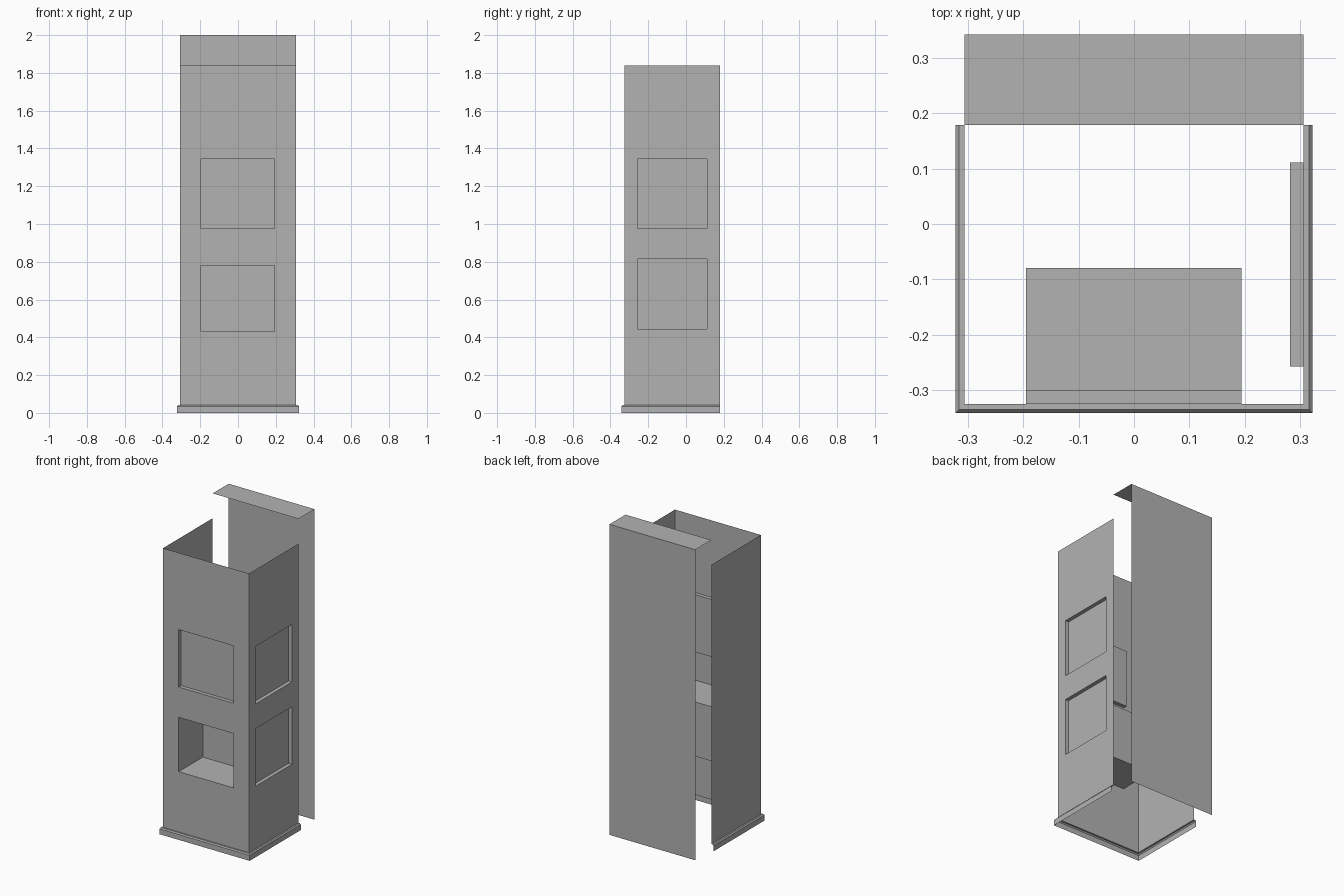
import bpy
import bmesh

cube = bpy.data.objects.get("Cube")
if cube:
    bpy.data.objects.remove(cube, do_unlink=True)

GREY = (0.45, 0.45, 0.45, 1.0)
grey = bpy.data.materials.new("plain grey")
grey.use_nodes = True
grey.diffuse_color = GREY
grey.node_tree.nodes["Principled BSDF"].inputs["Base Color"].default_value = GREY

# Shared outline of the open-backed cabinet
HALF, FRONT, REAR = 0.306, -0.325, 0.179
BOTTOM, TOP = 0.042, 1.84
BACK_Y, BACK_TOP = 0.342, 2.0


def make_object(name, quads):
    """Build a welded sheet object from corner-point quads."""
    bm = bmesh.new()
    for quad in quads:
        bm.faces.new([bm.verts.new(p) for p in quad])
    bmesh.ops.remove_doubles(bm, verts=bm.verts, dist=0.0002)
    mesh = bpy.data.meshes.new(name)
    bm.to_mesh(mesh)
    bm.free()
    mesh.materials.append(grey)
    obj = bpy.data.objects.new(name, mesh)
    bpy.context.collection.objects.link(obj)
    return obj


def wall(name, place, us, vs, recesses=None):
    """Panel split at us and vs; recesses maps a cell to its inward depth."""
    recesses = recesses or {}
    quads = []
    for i in range(len(us) - 1):
        for j in range(len(vs) - 1):
            ring = [(us[i], vs[j]), (us[i + 1], vs[j]),
                    (us[i + 1], vs[j + 1]), (us[i], vs[j + 1])]
            depth = recesses.get((i, j), 0)
            quads.append([place(u, v, depth) for u, v in ring])
            if depth:
                for a, b in zip(ring, ring[1:] + ring[:1]):
                    quads.append([place(*a, 0), place(*b, 0),
                                  place(*b, depth), place(*a, depth)])
    return make_object(name, quads)


def strips(rails):
    """Quads joining each neighbouring pair of point rails."""
    return [[a[k], a[k + 1], b[k + 1], b[k]]
            for a, b in zip(rails, rails[1:]) for k in range(len(a) - 1)]


# Front wall: deep lower compartment and shallow upper panel
wall("front_wall", lambda u, v, d: (u, FRONT + d, v),
     [-HALF, -0.195, 0.194, HALF],
     [BOTTOM, 0.43, 0.78, 0.975, 1.345, TOP],
     {(1, 1): 0.246, (1, 3): 0.025})

# Side wall with two shallow recessed panels
wall("left_wall", lambda u, v, d: (HALF - d, u, v),
     [FRONT, -0.257, 0.111, REAR],
     [BOTTOM, 0.445, 0.815, 0.975, 1.345, TOP],
     {(1, 1): 0.024, (1, 3): 0.024})

# Plain side wall
wall("right_wall", lambda u, v, d: (-HALF + d, -u, v),
     [-REAR, -FRONT], [BOTTOM, TOP])

# Detached back panel with a forward lip along its top
profile = [(BACK_Y, 0), (BACK_Y, BACK_TOP), (REAR, BACK_TOP)]
make_object("back_panel", strips([[(HALF, y, z), (-HALF, y, z)]
                                  for y, z in profile]))

# Hollow plinth trim with a chamfered upper edge, around three sides
trim = [(0, BOTTOM), (0.010, BOTTOM), (0.016, 0.035), (0.016, 0)]
make_object("plinth_trim", strips([
    [(-HALF - o, REAR, z), (-HALF - o, FRONT - o, z),
     (HALF + o, FRONT - o, z), (HALF + o, REAR, z)]
    for o, z in reversed(trim)]))
